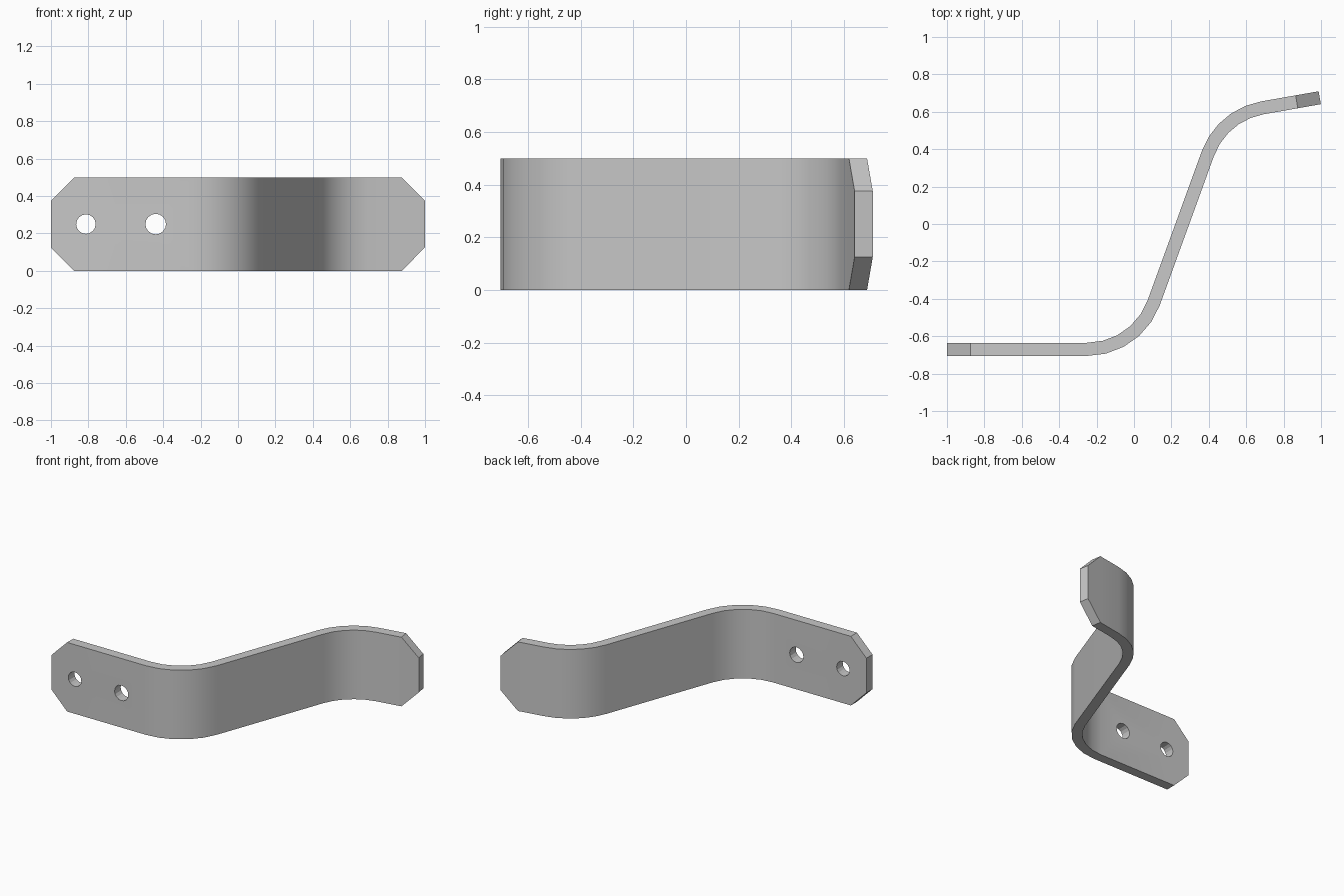
import bpy
import bmesh
import math
from mathutils import Vector

if "Cube" in bpy.data.objects:
    bpy.data.objects.remove(bpy.data.objects["Cube"], do_unlink=True)

HEIGHT, THICKNESS, CHAMFER, BEND_RADIUS, BEND_STEPS = 0.5, 0.07, 0.125, 0.378, 5


def bend(before, corner, after):
    """Points of a rounded corner between two straight runs."""
    a, b = (before - corner).normalized(), (after - corner).normalized()
    half = a.angle(b) / 2
    centre = corner + (a + b).normalized() * BEND_RADIUS / math.sin(half)
    start = corner + a * BEND_RADIUS / math.tan(half) - centre
    end = corner + b * BEND_RADIUS / math.tan(half) - centre
    # slerp gives unit directions, so scale them back to the radius
    return [centre + start.slerp(end, i / BEND_STEPS).normalized() * BEND_RADIUS
            for i in range(BEND_STEPS + 1)]


# Steel finish
steel = bpy.data.materials.new("grey steel")
steel.use_nodes = True
colour = (0.58, 0.58, 0.58, 1)
steel.diffuse_color = colour
steel.node_tree.nodes["Principled BSDF"].inputs["Base Color"].default_value = colour

# Centre line of the strip, seen from above
tail, low, high, tip = (Vector(p) for p in (
    (-1, -0.67), (0.015, -0.67), (0.47, 0.583), (0.993, 0.675)))
path = [tail, tail + (low - tail).normalized() * CHAMFER]
path += bend(tail, low, high) + bend(low, high, tip)
path += [tip + (high - tip).normalized() * CHAMFER, tip]

# Sheet with clipped corners at both ends
bm = bmesh.new()
rails = []
for i, p in enumerate(path):
    inset = CHAMFER if i in (0, len(path) - 1) else 0
    rails.append([bm.verts.new((p.x, p.y, z)) for z in (inset, HEIGHT - inset)])
for (a, b), (c, d) in zip(rails, rails[1:]):
    bm.faces.new((a, c, d, b))
mesh = bpy.data.meshes.new("bent_bracket")
bm.to_mesh(mesh)
bm.free()
mesh.materials.append(steel)
bracket = bpy.data.objects.new("bent_bracket", mesh)
bpy.context.collection.objects.link(bracket)

solid = bracket.modifiers.new("thickness", "SOLIDIFY")
solid.thickness = THICKNESS
solid.offset = 0
solid.use_even_offset = True

# Two bolt holes through the flat end
cutters = []
for x, radius in ((-0.813, 0.052), (-0.44, 0.055)):
    bpy.ops.mesh.primitive_cylinder_add(
        vertices=16, radius=radius, depth=0.3,
        location=(x, tail.y, HEIGHT / 2), rotation=(math.pi / 2, 0, 0))
    cutter = bpy.context.object
    cutter.name = "hole_cutter"
    cutter.hide_render = True
    cutter.data.materials.append(steel)
    cut = bracket.modifiers.new("bolt_hole", "BOOLEAN")
    cut.operation = "DIFFERENCE"
    cut.solver = "EXACT"
    cut.object = cutter
    cutters.append(cutter)

# Apply the modifiers, drop the cutters, and smooth the bends
bpy.ops.object.select_all(action="DESELECT")
bracket.select_set(True)
bpy.context.view_layer.objects.active = bracket
for name in [m.name for m in bracket.modifiers]:
    bpy.ops.object.modifier_apply(modifier=name)
for cutter in cutters:
    bpy.data.objects.remove(cutter, do_unlink=True)
bpy.ops.object.shade_smooth_by_angle(angle=math.radians(20))
